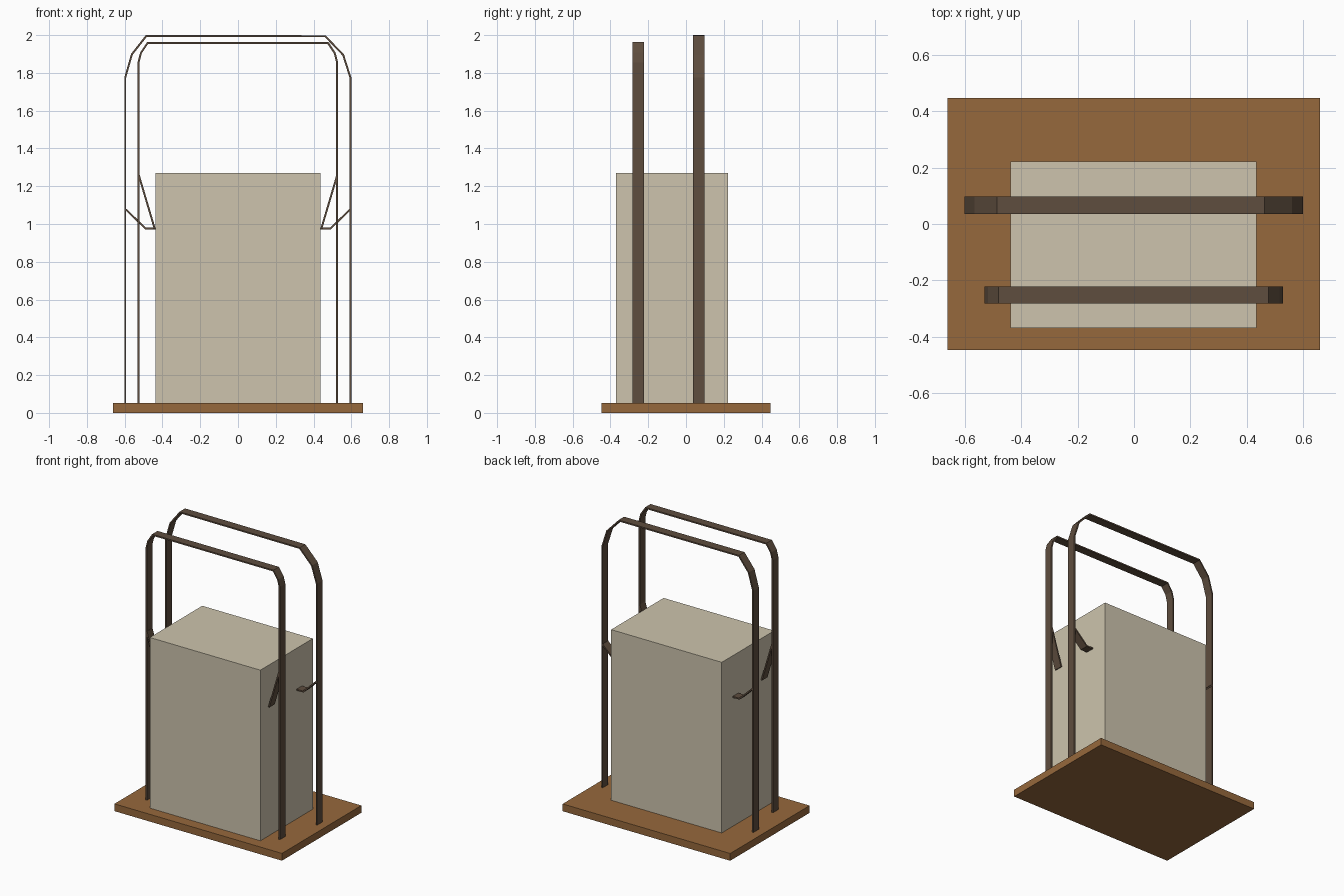
import bpy, bmesh
from mathutils import Vector

if "Cube" in bpy.data.objects:
    bpy.data.objects.remove(bpy.data.objects["Cube"])


def srgb(r, g, b):
    lin = [((c / 255 + 0.055) / 1.055) ** 2.4 for c in (r, g, b)]
    return (*lin, 1)


def material(name, colour):
    m = bpy.data.materials.new(name)
    m.diffuse_color = colour
    m.use_nodes = True
    m.node_tree.nodes["Principled BSDF"].inputs["Base Color"].default_value = m.diffuse_color
    return m


wood = material("wood_brown", srgb(150, 104, 60))
stone = material("pale_beige", srgb(205, 196, 173))
metal = material("dark_brown_metal", srgb(94, 77, 62))


def finish(name, bm, mat):
    bmesh.ops.recalc_face_normals(bm, faces=bm.faces)
    me = bpy.data.meshes.new(name)
    bm.to_mesh(me)
    bm.free()
    me.materials.append(mat)
    ob = bpy.data.objects.new(name, me)
    bpy.context.collection.objects.link(ob)
    return ob


def box(name, lo, hi, mat):
    bm = bmesh.new()
    bmesh.ops.create_cube(bm, size=1)
    lo, hi = Vector(lo), Vector(hi)
    bmesh.ops.scale(bm, vec=hi - lo, verts=bm.verts)
    bmesh.ops.translate(bm, vec=(lo + hi) / 2, verts=bm.verts)
    return finish(name, bm, mat)


def strap(name, path, y0, y1, thick=0.01):
    """Flat bar of constant thickness following an (x, z) path, mitred at bends."""
    pts = [Vector(p) for p in path]
    dirs = [(b - a).normalized() for a, b in zip(pts, pts[1:])]
    bm = bmesh.new()
    rings = []
    for i, p in enumerate(pts):
        d0, d1 = dirs[max(i - 1, 0)], dirs[min(i, len(dirs) - 1)]
        n0, n1 = Vector((-d0.y, d0.x)), Vector((-d1.y, d1.x))
        n = (n0 + n1).normalized()
        n *= thick / 2 / n.dot(n1)
        a, b = p + n, p - n
        rings.append([bm.verts.new((q.x, y, q.y))
                      for q, y in ((a, y0), (a, y1), (b, y1), (b, y0))])
    for r, s in zip(rings, rings[1:]):
        for k in range(4):
            j = (k + 1) % 4
            bm.faces.new((r[k], r[j], s[j], s[k]))
    bm.faces.new(rings[0])
    bm.faces.new(rings[-1])
    return finish(name, bm, metal)


# Base board and the block standing on it
box("base_board", (-0.663, -0.448, 0), (0.661, 0.448, 0.052), wood)
box("block", (-0.438, -0.37, 0.052), (0.436, 0.222, 1.271), stone)

# Two bent handle frames
FRONT, BACK = (-0.283, -0.222), (0.036, 0.098)
strap("front_frame", [(-0.527, 0.05), (-0.527, 1.855), (-0.514, 1.905), (-0.478, 1.959),
                      (0.476, 1.959), (0.512, 1.905), (0.525, 1.855), (0.525, 0.05)], *FRONT)
strap("back_frame", [(-0.597, 0.05), (-0.597, 1.775), (-0.562, 1.898), (-0.485, 1.996),
                     (0.462, 1.994), (0.557, 1.895), (0.595, 1.775), (0.595, 0.05)], *BACK)

# Side braces reaching from the frames to the block
for side, s in (("left", -1), ("right", 1)):
    strap(f"front_brace_{side}", [(s * 0.525, 1.258), (s * 0.441, 0.975)], *FRONT)
    strap(f"back_brace_{side}", [(s * 0.594, 1.077), (s * 0.489, 0.976), (s * 0.438, 0.976)],
          *BACK)
